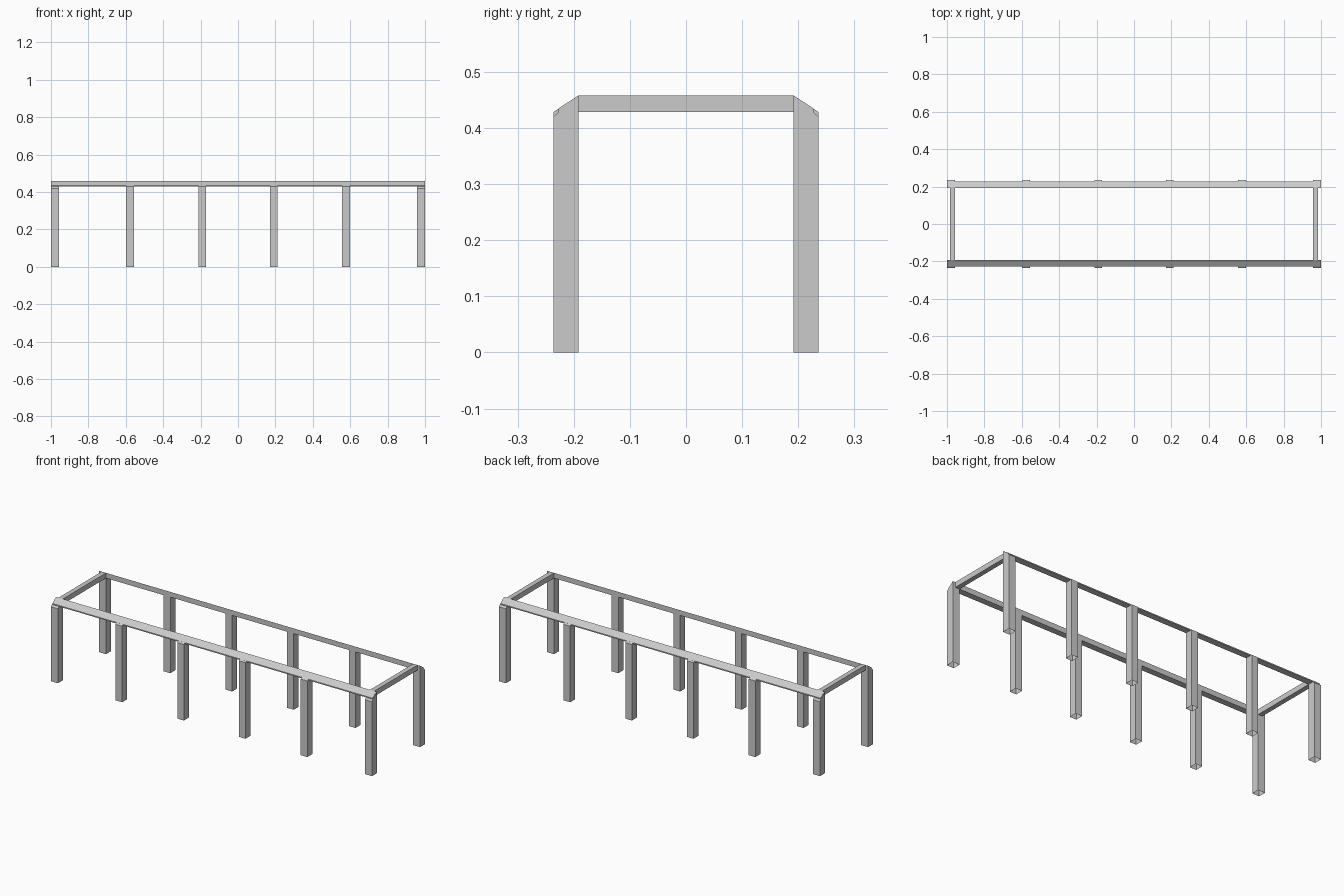
import bpy, bmesh

if "Cube" in bpy.data.objects:
    bpy.data.objects.remove(bpy.data.objects["Cube"])

Y_IN, Y_OUT = 0.192, 0.2365      # inner and outer faces of the posts
TOP, LOW = 0.458, 0.4285         # high and low edge of the sloped tops


def extrude_yz(name, profile, x0, x1, open_bottom=False):
    """Prism along x from a (y, z) profile."""
    bm = bmesh.new()
    face = bm.faces.new([bm.verts.new((x0, y, z)) for y, z in profile])
    res = bmesh.ops.extrude_face_region(bm, geom=[face], use_keep_orig=True)
    moved = [v for v in res["geom"] if isinstance(v, bmesh.types.BMVert)]
    bmesh.ops.translate(bm, verts=moved, vec=(x1 - x0, 0, 0))
    bmesh.ops.recalc_face_normals(bm, faces=bm.faces)
    if open_bottom:
        bottom = [f for f in bm.faces if all(v.co.z < 1e-5 for v in f.verts)]
        bmesh.ops.delete(bm, geom=bottom, context='FACES_ONLY')
    mesh = bpy.data.meshes.new(name)
    bm.to_mesh(mesh)
    bm.free()
    obj = bpy.data.objects.new(name, mesh)
    bpy.context.collection.objects.link(obj)
    return obj


for side, s in (("front", -1), ("back", 1)):
    # Posts with outward sloping tops; corner posts slope a little steeper
    for i, x in enumerate((-0.9785, -0.577, -0.192, 0.192, 0.577, 0.9785)):
        corner = i in (0, 5)
        z_out = 0.42 if corner else LOW
        half = 0.0215 if corner else 0.0205
        extrude_yz(f"{side}_{'corner_' if corner else ''}post_{i + 1}",
                   [(s * Y_IN, 0), (s * Y_OUT, 0), (s * Y_OUT, z_out), (s * Y_IN, TOP)],
                   x - half, x + half, open_bottom=True)
    # Long rail with bevelled top, flush with the post slopes
    extrude_yz(f"{side}_long_rail",
               [(s * Y_IN, LOW), (s * 0.227, LOW), (s * 0.227, 0.435), (s * Y_IN, TOP)],
               -0.998, 0.998)

# Short end rails between the corner posts
for side, x0, x1 in (("left", -0.984, -0.957), ("right", 0.957, 0.984)):
    extrude_yz(f"{side}_end_rail",
               [(-Y_IN, LOW), (Y_IN, LOW), (Y_IN, TOP), (-Y_IN, TOP)], x0, x1)
